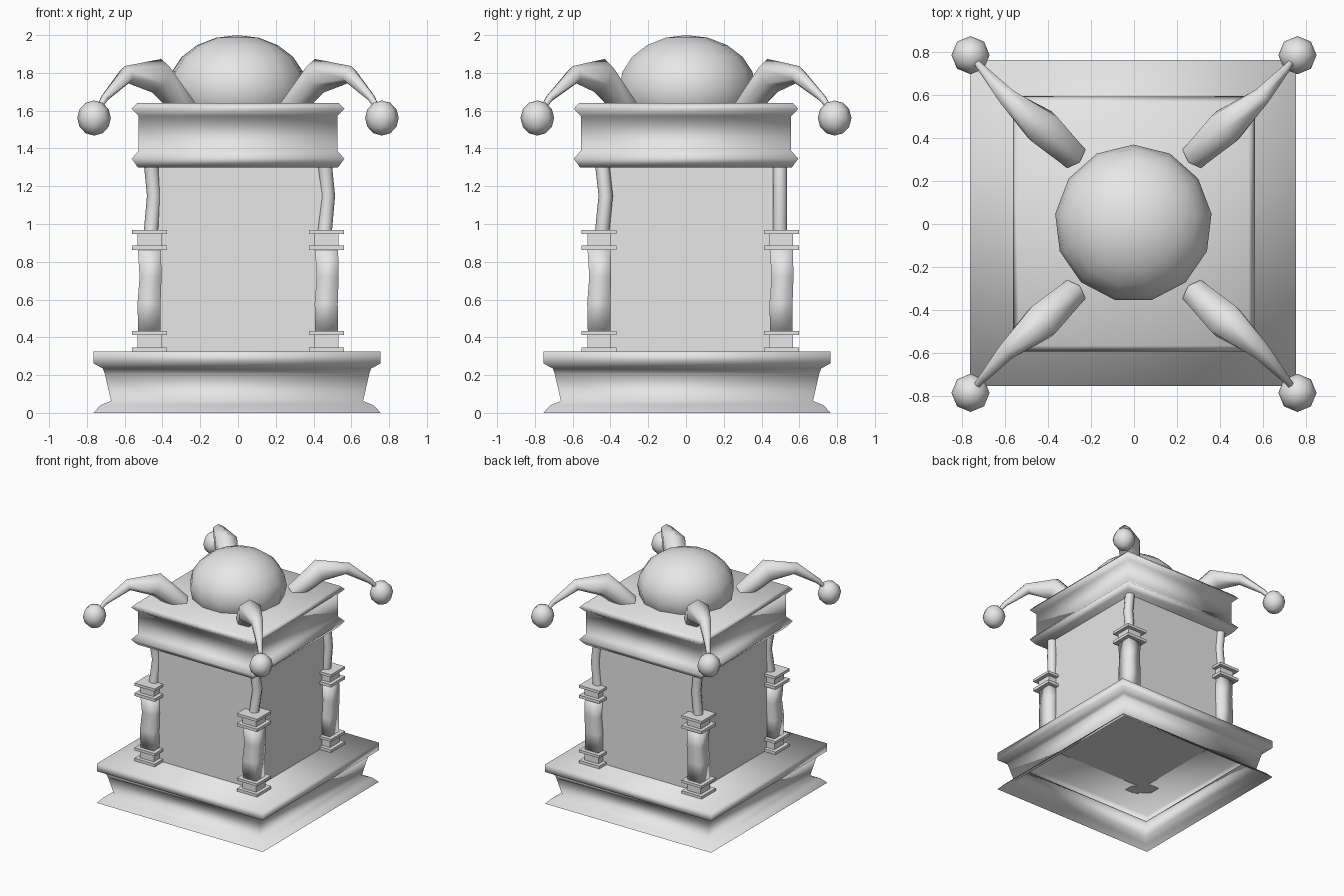
import bpy, bmesh, math
from mathutils import Vector

if "Cube" in bpy.data.objects:
    bpy.data.objects.remove(bpy.data.objects["Cube"])

stone = bpy.data.materials.new("grey_stone")
stone.diffuse_color = (0.8, 0.8, 0.8, 1)
stone.use_nodes = True
stone.node_tree.nodes["Principled BSDF"].inputs["Base Color"].default_value = stone.diffuse_color


def finish(name, bm, angle=40):
    """Turn a bmesh into a shaded object, keeping edges above the angle sharp."""
    bmesh.ops.recalc_face_normals(bm, faces=bm.faces)
    for f in bm.faces:
        f.smooth = True
    for e in bm.edges:
        if len(e.link_faces) == 2 and e.calc_face_angle(0) > math.radians(angle):
            e.smooth = False
    me = bpy.data.meshes.new(name)
    bm.to_mesh(me)
    bm.free()
    me.materials.append(stone)
    ob = bpy.data.objects.new(name, me)
    bpy.context.collection.objects.link(ob)
    return ob


def loft(bm, rings, cap_start=True, cap_end=True):
    """Skin a list of equally sized point rings."""
    vs = [[bm.verts.new(p) for p in r] for r in rings]
    n = len(vs[0])
    for a, b in zip(vs, vs[1:]):
        for i in range(n):
            j = (i + 1) % n
            bm.faces.new((a[i], a[j], b[j], b[i]))
    if cap_start:
        bm.faces.new(vs[0][::-1])
    if cap_end:
        bm.faces.new(vs[-1])


def rect(cx, cy, hx, hy, z):
    return [(cx - hx, cy - hy, z), (cx + hx, cy - hy, z),
            (cx + hx, cy + hy, z), (cx - hx, cy + hy, z)]


def ball(name, loc, r, rz, seg, rings):
    bm = bmesh.new()
    bmesh.ops.create_uvsphere(bm, u_segments=seg, v_segments=rings, radius=1)
    for v in bm.verts:
        v.co = Vector((v.co.x * r, v.co.y * r, v.co.z * rz)) + Vector(loc)
    return finish(name, bm, 70)


# Moulded plinth, open underneath
bm = bmesh.new()
plinth = [(0.76, 0), (0.724, 0.04), (0.667, 0.063), (0.70, 0.206),
          (0.71, 0.235), (0.76, 0.262), (0.76, 0.325)]
loft(bm, [rect(-0.005, 0.005, h, h, z) for h, z in plinth], cap_start=False)
finish("plinth", bm, 100)

# Main body
bm = bmesh.new()
loft(bm, [rect(0, 0.03, 0.46, 0.475, z) for z in (0.325, 1.31)])
finish("body", bm)

# Cornice with a lip above and below, slightly deeper than wide
bm = bmesh.new()
cornice = [(0.53, 1.30), (0.563, 1.345), (0.526, 1.388),
           (0.526, 1.572), (0.563, 1.61), (0.535, 1.64)]
loft(bm, [rect(0, 0, h, h + 0.031, z) for h, z in cornice])
finish("cornice", bm, 100)

# Flattened dome
ball("dome", (-0.003, 0.003, 1.72), 0.367, 0.28, 13, 10)

# Corner columns: square shaft between paired plates, thin bent post above
for sx in (-1, 1):
    for sy in (-1, 1):
        tag = ("left" if sx < 0 else "right") + ("_front" if sy < 0 else "_back")
        cx, cy = sx * 0.469, (-0.46 if sy < 0 else 0.505)

        bm = bmesh.new()
        for z0, z1 in ((0.325, 0.347), (0.413, 0.434), (0.863, 0.887), (0.947, 0.969)):
            loft(bm, [rect(cx, cy, 0.093, 0.092, z) for z in (z0, z1)])
        for z0, z1 in ((0.347, 0.413), (0.887, 0.947)):
            loft(bm, [rect(cx, cy, 0.063, 0.062, z) for z in (z0, z1)])
        finish("column_plates_" + tag, bm)

        bm = bmesh.new()
        shaft = [(0.434, 0, 0.06), (0.58, -0.002, 0.061),
                 (0.72, 0.006, 0.058), (0.863, 0, 0.061)]
        loft(bm, [rect(cx + dx, cy + dx, h, h, z) for z, dx, h in shaft])
        finish("column_shaft_" + tag, bm, 100)

        bm = bmesh.new()
        px, py = sx * 0.46, (-0.443 if sy < 0 else 0.498)
        post = [(0.969, 0, 0), (1.15, 0.016, 0.018 if sy < 0 else 0), (1.31, 0, 0)]
        loft(bm, [[(px + dx + 0.038 * math.cos(i * math.pi / 4),
                    py + dy + 0.038 * math.sin(i * math.pi / 4), z)
                   for i in range(8)] for z, dx, dy in post])
        finish("upper_post_" + tag, bm, 60)

# Drooping horns with a ball at each tip: (x, y, z, radius) along one horn
path = [(0.285, 0.32, 1.615, 0.07), (0.43, 0.455, 1.785, 0.095),
        (0.59, 0.59, 1.79, 0.048), (0.705, 0.72, 1.668, 0.022),
        (0.75, 0.775, 1.59, 0.012)]
for sx in (-1, 1):
    for sy in (-1, 1):
        tag = ("left" if sx < 0 else "right") + ("_front" if sy < 0 else "_back")
        pts = [Vector((sx * x, sy * y, z)) for x, y, z, r in path]
        side = Vector((-sy, sx, 0)).normalized()
        rings = []
        for k, p in enumerate(pts):
            a = (p - pts[k - 1]).normalized() if k else Vector()
            b = (pts[k + 1] - p).normalized() if k < len(pts) - 1 else Vector()
            up = (a + b).normalized().cross(side).normalized()
            r = path[k][3]
            rings.append([p + r * (side * math.cos(i * math.pi / 3 + math.pi / 6)
                                   + up * math.sin(i * math.pi / 3 + math.pi / 6))
                          for i in range(6)])
        bm = bmesh.new()
        loft(bm, rings)
        finish("horn_" + tag, bm, 65)
        ball("horn_ball_" + tag, (sx * 0.762, sy * 0.787, 1.561), 0.089, 0.093, 8, 6)
